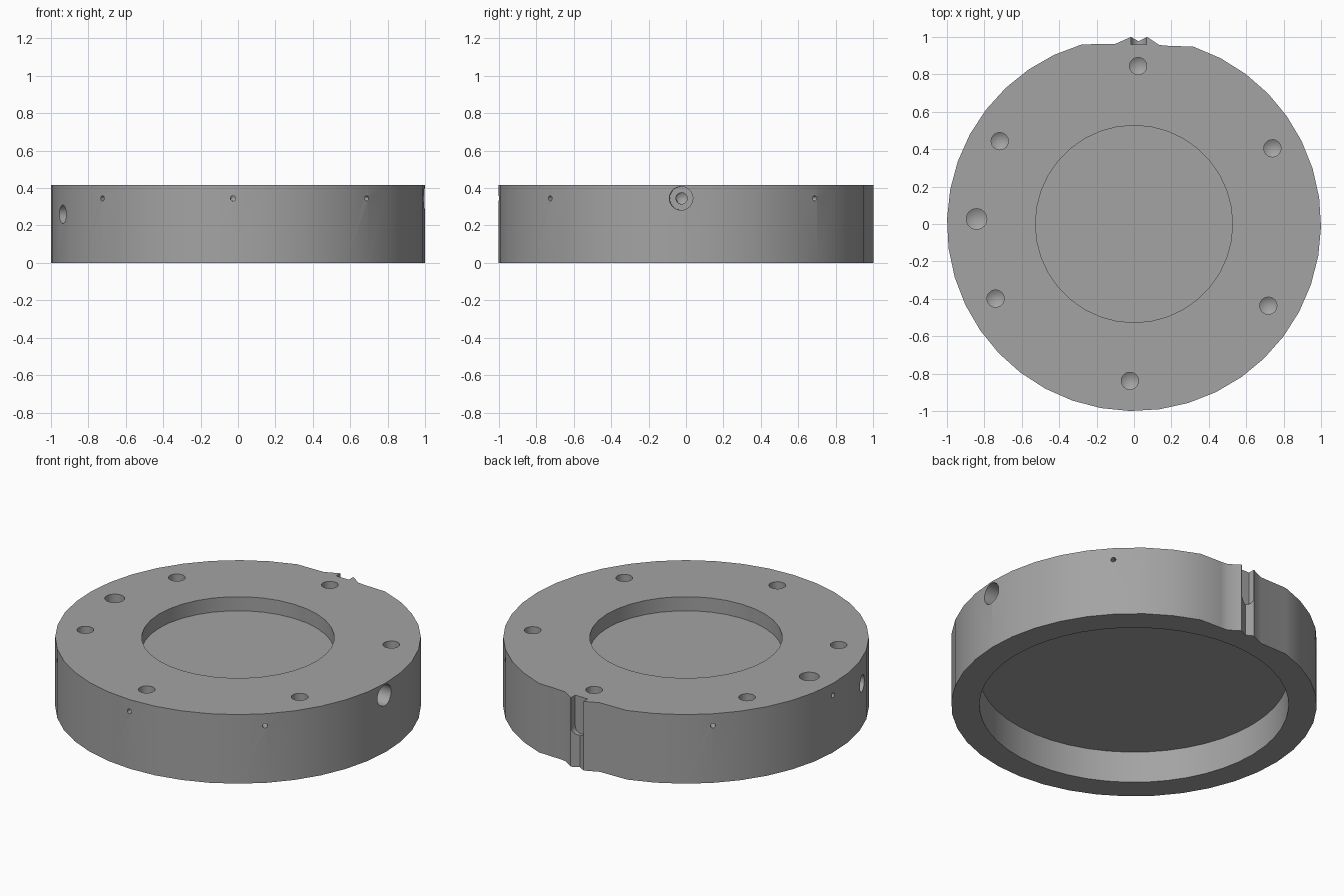
import bpy, bmesh
from math import radians, sin, cos, pi
from mathutils import Vector, Matrix

if "Cube" in bpy.data.objects:
    bpy.data.objects.remove(bpy.data.objects["Cube"])

H = 0.417
PHASE = -1.5  # small twist shared by all hole patterns


def make_object(name, bm):
    bmesh.ops.recalc_face_normals(bm, faces=bm.faces)
    mesh = bpy.data.meshes.new(name)
    bm.to_mesh(mesh)
    bm.free()
    ob = bpy.data.objects.new(name, mesh)
    bpy.context.collection.objects.link(ob)
    return ob


def prism(name, outline, z0, z1):
    bm = bmesh.new()
    face = bm.faces.new([bm.verts.new((x, y, z0)) for x, y in outline])
    top = bmesh.ops.extrude_face_region(bm, geom=[face])["geom"]
    verts = [g for g in top if isinstance(g, bmesh.types.BMVert)]
    bmesh.ops.translate(bm, verts=verts, vec=(0, 0, z1 - z0))
    return make_object(name, bm)


def drill(name, profile, origin, axis, sides=24):
    """Closed solid of (radius, depth) rings, drilled from origin along axis."""
    bm = bmesh.new()
    rings = []
    for r, d in profile:
        if r == 0:
            rings.append([bm.verts.new((0, 0, d))] * sides)
        else:
            rings.append([bm.verts.new((r * cos(2 * pi * i / sides), r * sin(2 * pi * i / sides), d))
                          for i in range(sides)])
    bm.faces.new(rings[0])
    for a, b in zip(rings, rings[1:]):
        for i in range(sides):
            j = (i + 1) % sides
            loop = [a[i], a[j], b[j], b[i]]
            bm.faces.new(loop[:3] if b[i] is b[j] else loop)
    if profile[-1][0] > 0:
        bm.faces.new(rings[-1])
    rot = Vector((0, 0, 1)).rotation_difference(Vector(axis)).to_matrix().to_4x4()
    bm.transform(Matrix.Translation(origin) @ rot)
    return make_object(name, bm)


def radial(name, profile, angle, z):
    a = radians(angle)
    out = Vector((cos(a), sin(a), 0))
    return drill(name, profile, out + Vector((0, 0, z)), -out)


# Housing outline: round disc with a grooved locating boss at the back
start, end, n = 106.2, 431.4, 36
outline = [(cos(radians(start + (end - start) * i / n)), sin(radians(start + (end - start) * i / n)))
           for i in range(n + 1)]
outline += [(0.18, 0.953), (0.135, 0.957), (0.07, 1.0), (0.025, 0.977),
            (-0.017, 1.0), (-0.10, 0.963)]
body = prism("ring_housing", outline, 0, H)

# Dark grey finish
grey = bpy.data.materials.new("dark_grey")
grey.diffuse_color = (0.37, 0.37, 0.37, 1)
grey.use_nodes = True
grey.node_tree.nodes["Principled BSDF"].inputs["Base Color"].default_value = grey.diffuse_color
body.data.materials.append(grey)

DOWN = (0, 0, -1)
cutters = [
    # Shallow top recess and wide bottom recess
    drill("top_recess", [(0.527, -0.1), (0.527, 0.085)], (0, 0, H), DOWN, 36),
    drill("bottom_recess", [(0.846, -0.1), (0.846, 0.19)], (0, 0, 0), (0, 0, 1), 48),
    # Large port in the top face
    drill("top_port", [(0.055, -0.05), (0.055, 0.13), (0, 0.16)], (-0.842, 0.027, H), DOWN),
    # Side port and stepped side port
    radial("side_port", [(0.05, -0.1), (0.05, 0.15), (0, 0.18)], 200, 0.26),
    radial("stepped_port", [(0.063, -0.1), (0.063, 0.1), (0.03, 0.1), (0.03, 0.2), (0, 0.22)],
           PHASE, 0.345),
]

# Six blind bolt holes on the top face
for k in range(6):
    a = radians(90 + PHASE + 60 * k)
    cutters.append(drill("bolt_hole", [(0.046, -0.05), (0.046, 0.13), (0, 0.16)],
                         (0.842 * cos(a), 0.842 * sin(a) + 0.003, H), DOWN))

# Pin holes around the rim every 45 degrees
for angle in (45, 135, 180, 225, 270, 315):
    cutters.append(radial("pin_hole", [(0.014, -0.05), (0.014, 0.07), (0, 0.08)], angle + PHASE, 0.345))

# Round-bottomed slot in the boss
slot = [(-0.016, H + 0.1), (0.068, H + 0.1)]
slot += [(0.026 + 0.042 * cos(t * pi / 8), 0.235 - 0.042 * sin(t * pi / 8)) for t in range(9)]
slot_cutter = prism("boss_slot", slot, 0, 0.1)
slot_cutter.data.transform(Matrix.Translation((0, 1.06, 0)) @ Matrix.Rotation(pi / 2, 4, 'X'))
cutters.append(slot_cutter)

# Cut everything, then discard the cutters
bpy.context.view_layer.objects.active = body
body.select_set(True)
for c in cutters:
    c.data.materials.append(grey)
    mod = body.modifiers.new(c.name, 'BOOLEAN')
    mod.operation = 'DIFFERENCE'
    mod.solver = 'EXACT'
    mod.object = c
    bpy.ops.object.modifier_apply(modifier=mod.name)
    bpy.data.objects.remove(c)

bpy.ops.object.shade_smooth_by_angle(angle=radians(30))
